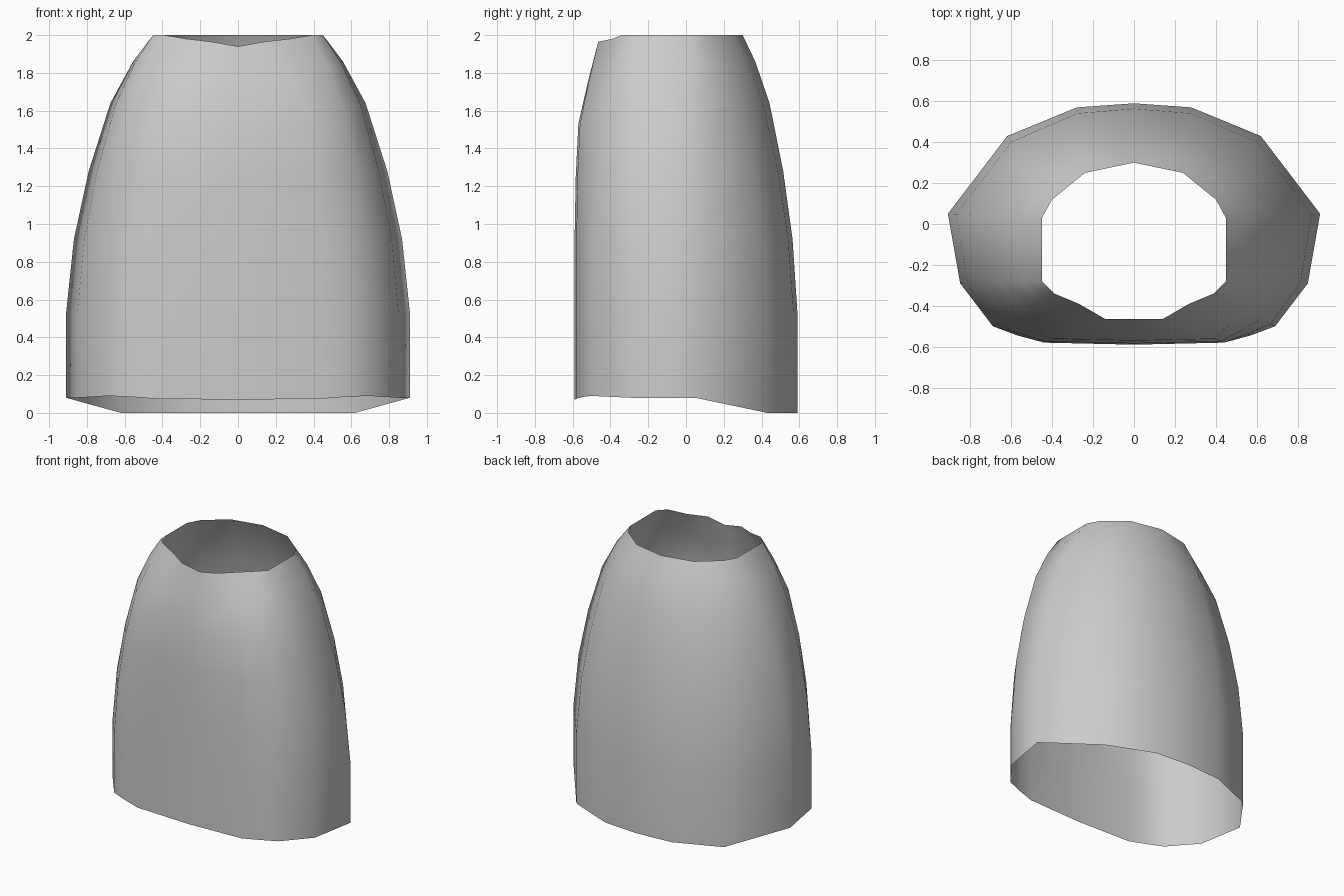
import bpy
import bmesh

if "Cube" in bpy.data.objects:
    bpy.data.objects.remove(bpy.data.objects["Cube"], do_unlink=True)

# Half outlines (x, y, z) from front centre round the left side to back centre
hem = [(0, -.59, .07), (.44, -.58, .075), (.57, -.545, .085), (.69, -.50, .09),
       (.85, -.29, .08), (.91, .05, .08), (.62, .43, 0), (.28, .57, 0), (0, .59, 0)]
neck = [(0, -.465, 1.94), (.14, -.465, 1.965), (.27, -.39, 1.98), (.39, -.34, 2),
        (.45, -.28, 2), (.45, .03, 2), (.40, .12, 2), (.24, .25, 2), (0, .30, 2)]

# Height of each ring, taper toward the neck at the sides and at the front
rings = [(.53, 0, 0), (.92, .09, 0), (1.28, .26, .05),
         (1.64, .51, .16), (1.86, .77, .56)]
front_drop = [0, 0, .03, .11, .11]


def ring_points(height, side_taper, front_taper, drop):
    points = []
    for i, (low, high) in enumerate(zip(hem, neck)):
        front = 1 if i < 2 else .5 if i == 2 else .2 if i == 3 else 0
        taper = side_taper + (front_taper - side_taper) * front
        x = low[0] + (high[0] - low[0]) * taper
        y = low[1] + (high[1] - low[1]) * taper
        points.append((x, y, height - drop * front))
    return points


def full_loop(half):
    return half + [(-x, y, z) for x, y, z in half[-2:0:-1]]


loops = [hem] + [ring_points(*r, d) for r, d in zip(rings, front_drop)] + [neck]

# Open tapered shell skinned between the loops
bm = bmesh.new()
rows = [[bm.verts.new(p) for p in full_loop(loop)] for loop in loops]
for lower, upper in zip(rows, rows[1:]):
    count = len(lower)
    for i in range(count):
        j = (i + 1) % count
        bm.faces.new((lower[i], lower[j], upper[j], upper[i]))
for face in bm.faces:
    face.smooth = True
mesh = bpy.data.meshes.new("tapered_shell")
bm.to_mesh(mesh)
bm.free()
shell = bpy.data.objects.new("tapered_shell", mesh)
bpy.context.collection.objects.link(shell)

# Plain light grey
grey = bpy.data.materials.new("light_grey")
grey.use_nodes = True
colour = (.6, .6, .6, 1)
grey.diffuse_color = colour
grey.node_tree.nodes["Principled BSDF"].inputs["Base Color"].default_value = colour
mesh.materials.append(grey)
